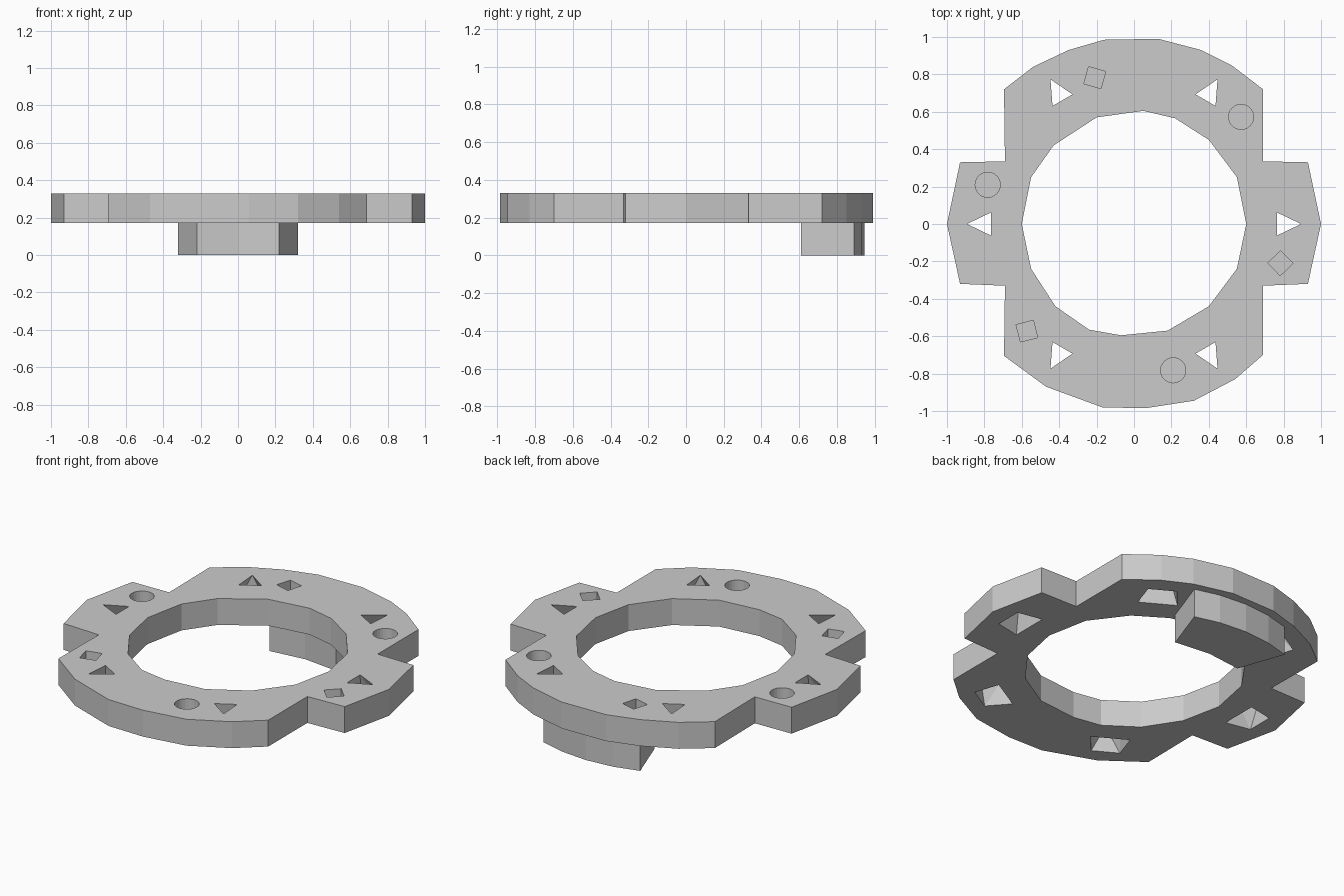
import bpy, bmesh
from math import sin, cos, radians, tau

cube = bpy.data.objects.get("Cube")
if cube:
    bpy.data.objects.remove(cube, do_unlink=True)

BOTTOM, TOP, MARGIN = 0.172, 0.33, 0.003
HOLE_RADIUS = 0.81

grey = bpy.data.materials.new("plain_grey")
grey.use_nodes = True
grey.diffuse_color = (0.6, 0.6, 0.6, 1)
grey.node_tree.nodes["Principled BSDF"].inputs["Base Color"].default_value = grey.diffuse_color


def make_object(name, bm):
    bmesh.ops.recalc_face_normals(bm, faces=bm.faces[:])
    mesh = bpy.data.meshes.new(name)
    bm.to_mesh(mesh)
    bm.free()
    mesh.materials.append(grey)
    obj = bpy.data.objects.new(name, mesh)
    bpy.context.collection.objects.link(obj)
    return obj


def add_prism(bm, outline, low, high):
    """Straight prism with any outline."""
    lower = [bm.verts.new((x, y, low)) for x, y in outline]
    upper = [bm.verts.new((x, y, high)) for x, y in outline]
    bm.faces.new(lower[::-1])
    bm.faces.new(upper)
    for i in range(len(outline)):
        j = (i + 1) % len(outline)
        bm.faces.new((lower[i], lower[j], upper[j], upper[i]))


def add_loft(bm, lower, upper):
    """Convex solid between a lower and an upper outline."""
    verts = [bm.verts.new((x, y, BOTTOM - MARGIN)) for x, y in lower]
    verts += [bm.verts.new((x, y, TOP + MARGIN)) for x, y in upper]
    bmesh.ops.convex_hull(bm, input=verts)


def polar(angle, shape):
    """Place (radius, sideways) points along a direction from the centre."""
    c, s = cos(radians(angle)), sin(radians(angle))
    return [(r * c - t * s, r * s + t * c) for r, t in shape]


def regular(sides, radius, turn=0):
    return [(HOLE_RADIUS + radius * cos(tau * i / sides + turn),
             radius * sin(tau * i / sides + turn)) for i in range(sides)]


# Outline of the ring: two side tabs and rounded front and back arcs
right_tab = [(0.69, -0.33), (0.93, -0.32), (1, 0), (0.93, 0.33), (0.69, 0.335)]
back_arc = [(0.69, 0.72), (0.52, 0.85), (0.36, 0.93), (0.13, 0.99),
            (-0.16, 0.985), (-0.35, 0.93), (-0.54, 0.84), (-0.695, 0.72)]
left_tab = [(-x, y) for x, y in reversed(right_tab)]
front_arc = [(-0.695, -0.705), (-0.47, -0.87), (-0.17, -0.98), (0.06, -0.985),
             (0.32, -0.945), (0.54, -0.83), (0.69, -0.7)]
bm = bmesh.new()
add_prism(bm, right_tab + back_arc + left_tab + front_arc, BOTTOM, TOP)
ring = make_object("ring_plate", bm)

# Central opening
opening = [(0.6, 0), (0.55, 0.25), (0.4, 0.45), (0.22, 0.565), (0.05, 0.605),
           (-0.2, 0.57), (-0.43, 0.42), (-0.55, 0.25), (-0.6, 0),
           (-0.55, -0.24), (-0.42, -0.44), (-0.24, -0.565), (-0.07, -0.595),
           (0.18, -0.57), (0.4, -0.44), (0.55, -0.24)]
cut = bmesh.new()
add_prism(cut, opening, BOTTOM - MARGIN, TOP + MARGIN)

# Six through holes: triangular above, wider four-sided below
triangle = [(0.765, -0.06), (0.765, 0.06), (0.89, 0)]
flare = [(0.74, -0.11), (0.74, 0.11), (0.89, 0.08), (0.89, -0.08)]
for angle in range(0, 360, 60):
    add_loft(cut, polar(angle, flare), polar(angle, triangle))

# Blind pits: three round and three square
for angle in (45, 165, 285):
    add_prism(cut, polar(angle, regular(24, 0.067)), TOP - 0.1, TOP + MARGIN)
for angle in (105, 225, 345):
    add_prism(cut, polar(angle, regular(4, 0.067, 0.25)), TOP - 0.1, TOP + MARGIN)
cutter = make_object("hole_cutter", cut)
cutter.hide_render = True

# Cut the ring and keep only the finished mesh
mod = ring.modifiers.new("holes", "BOOLEAN")
mod.operation = "DIFFERENCE"
mod.solver = "EXACT"
mod.object = cutter
bpy.context.view_layer.update()
graph = bpy.context.evaluated_depsgraph_get()
finished = bpy.data.meshes.new_from_object(ring.evaluated_get(graph))
ring.modifiers.clear()
ring.data = finished
bpy.data.objects.remove(cutter, do_unlink=True)

# Curved lug under the back of the ring
half = [(0.22, 0.61), (0.32, 0.89), (0.17, 0.93)]
lug = half + [(0, 0.945)] + [(-x, y) for x, y in reversed(half)] + [(0, 0.635)]
bm = bmesh.new()
add_prism(bm, lug, 0, BOTTOM)
make_object("back_lug", bm)
